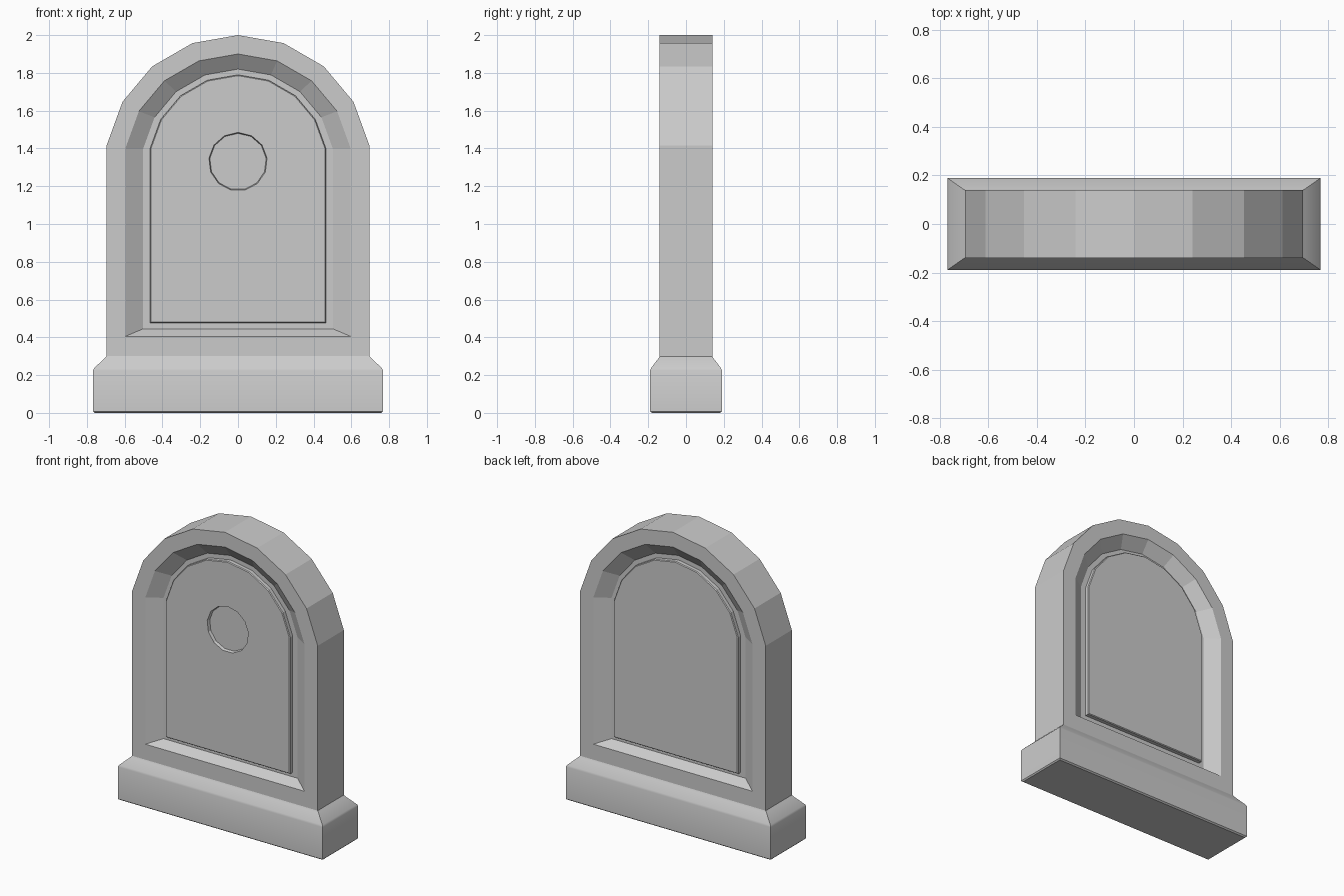
import bpy, bmesh, math

cube = bpy.data.objects.get("Cube")
if cube:
    bpy.data.objects.remove(cube, do_unlink=True)

stone = bpy.data.materials.new("grey stone")
stone.use_nodes = True
GREY = (0.6, 0.6, 0.6, 1)
stone.diffuse_color = GREY
stone.node_tree.nodes["Principled BSDF"].inputs["Base Color"].default_value = GREY


def arch(bm, y, radius, centre_z, bottom):
    """Arched outline: a faceted crown over straight sides."""
    pts = [(radius * math.cos(math.radians(a)), centre_z + radius * math.sin(math.radians(a)))
           for a in range(10, 171, 20)]
    pts = [(pts[0][0], bottom)] + pts + [(pts[-1][0], bottom)]
    return [bm.verts.new((x, y, z)) for x, z in pts]


def rectangle(bm, half_x, half_y, z):
    return [bm.verts.new((sx * half_x, sy * half_y, z))
            for sx, sy in ((-1, -1), (1, -1), (1, 1), (-1, 1))]


def circle(bm, y, radius, centre_z, sides):
    turn = 2 * math.pi / sides
    return [bm.verts.new((radius * math.sin(i * turn), y, centre_z + radius * math.cos(i * turn)))
            for i in range(sides)]


def loft(bm, loops):
    for a, b in zip(loops, loops[1:]):
        for i in range(len(a)):
            j = (i + 1) % len(a)
            bm.faces.new((a[i], a[j], b[j], b[i]))


def loop_edges(bm, loop):
    out = []
    for i, v in enumerate(loop):
        w = loop[(i + 1) % len(loop)]
        out.append(bm.edges.get((v, w)) or bm.edges.new((v, w)))
    return out


def finish(bm, name):
    bmesh.ops.recalc_face_normals(bm, faces=bm.faces[:])
    mesh = bpy.data.meshes.new(name)
    bm.to_mesh(mesh)
    bm.free()
    mesh.materials.append(stone)
    obj = bpy.data.objects.new(name, mesh)
    bpy.context.collection.objects.link(obj)
    return obj


# Arched slab, with a sloped recess and raised panel on both sides
# Each row: y, crown radius, crown centre, bottom
FRONT = [(-0.11, 0.468, 1.317, 0.48),
         (-0.105, 0.473, 1.317, 0.475),
         (-0.08, 0.473, 1.317, 0.475),
         (-0.08, 0.51, 1.31, 0.445),
         (-0.14, 0.606, 1.294, 0.405),
         (-0.14, 0.706, 1.294, 0.28)]
BACK = [(-y, r, c, b) for y, r, c, b in reversed(FRONT)]
bm = bmesh.new()
loops = [arch(bm, *row) for row in FRONT + BACK]
loft(bm, loops)
bm.faces.new(loops[-1])

# Shallow round dish sunk in the front panel
rim = circle(bm, -0.11, 0.155, 1.33, 13)
floor = circle(bm, -0.09, 0.15, 1.33, 13)
loft(bm, [rim, floor])
bm.faces.new(floor)
bmesh.ops.triangle_fill(bm, use_beauty=True,
                        edges=loop_edges(bm, loops[0]) + loop_edges(bm, rim))
finish(bm, "arched_slab")

# Plinth with a sloped shoulder
bm = bmesh.new()
rows = [(0.76, 0.18, 0), (0.768, 0.19, 0.008), (0.768, 0.19, 0.225),
        (0.762, 0.185, 0.237), (0.705, 0.145, 0.29), (0.695, 0.14, 0.3)]
loops = [rectangle(bm, *row) for row in rows]
loft(bm, loops)
bm.faces.new(loops[0])
bm.faces.new(loops[-1])
plinth = finish(bm, "plinth")
bpy.ops.object.select_all(action='DESELECT')
plinth.select_set(True)
bpy.context.view_layer.objects.active = plinth
bpy.ops.object.shade_smooth_by_angle(angle=math.radians(30))
